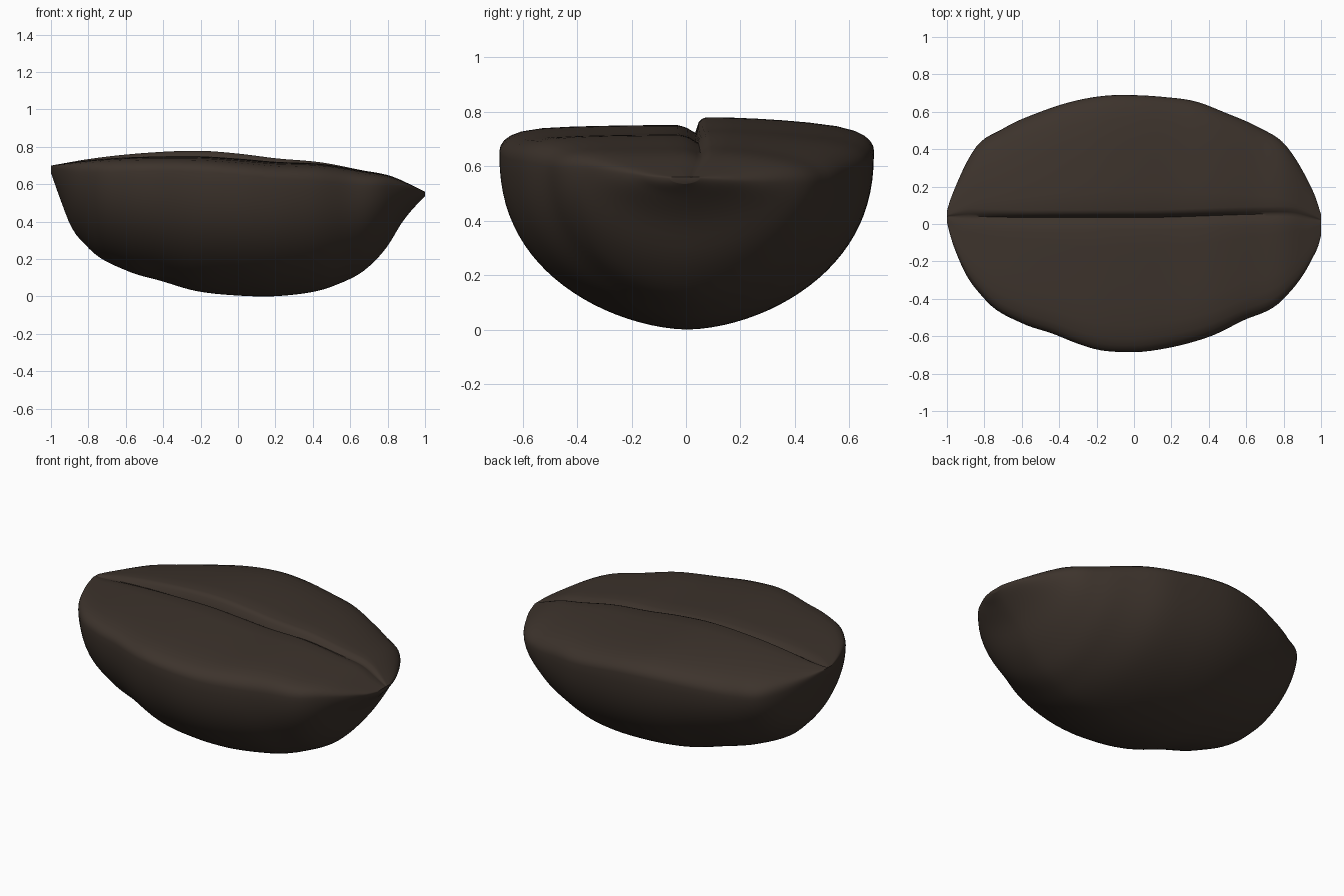
import bpy, bmesh, math

if "Cube" in bpy.data.objects:
    bpy.data.objects.remove(bpy.data.objects["Cube"])


def curve(pts):
    """Smooth, non-overshooting curve through (x, value) points."""
    n = len(pts)
    w = [pts[i + 1][0] - pts[i][0] for i in range(n - 1)]
    d = [(pts[i + 1][1] - pts[i][1]) / w[i] for i in range(n - 1)]
    m = [d[0]]
    for i in range(n - 2):
        a, b = d[i], d[i + 1]
        s = (a * w[i + 1] + b * w[i]) / (w[i] + w[i + 1])
        lim = 3 * min(abs(a), abs(b)) if a * b > 0 else 0
        m.append(max(-lim, min(lim, s)))
    m.append(d[-1])

    def f(x):
        i = 0
        while i < n - 2 and x > pts[i + 1][0]:
            i += 1
        h = w[i]
        t = (x - pts[i][0]) / h
        return ((2 * t**3 - 3 * t**2 + 1) * pts[i][1] + (t**3 - 2 * t**2 + t) * h * m[i]
                + (3 * t**2 - 2 * t**3) * pts[i + 1][1] + (t**3 - t**2) * h * m[i + 1])
    return f


# Outline seen from above
back = curve([(-1, .07), (-.985, .12), (-.95, .21), (-.86, .39), (-.7, .51), (-.5, .6), (-.33, .655),
              (-.07, .69), (.15, .68), (.33, .655), (.5, .59), (.66, .52), (.82, .41), (.92, .25),
              (.975, .13), (1, .05)])
front = curve([(-1, .01), (-.985, -.05), (-.925, -.215), (-.8, -.4), (-.6, -.53), (-.43, -.588),
               (-.3, -.64), (-.18, -.675), (0, -.685), (.17, -.665), (.3, -.635), (.43, -.592),
               (.57, -.522), (.8, -.4), (.95, -.19), (.99, -.1), (1, -.06)])
# Outline seen from the front
top = curve([(-1, .70), (-.8, .735), (-.5, .768), (-.22, .78), (0, .765), (.2, .74),
             (.45, .717), (.65, .678), (.83, .64), (.93, .595), (1, .56)])
bottom = curve([(-1, .66), (-.95, .52), (-.9, .39), (-.8, .26), (-.6, .14), (-.4, .08), (-.25, .035),
                (0, .005), (.15, 0), (.25, .005), (.52, .06), (.7, .16), (.8, .27), (.88, .4),
                (.95, .485), (1, .535)])
crease = curve([(-1, .04), (-.5, .03), (0, .03), (.8, .05), (1, .02)])

EDGE = [.995, .98, .95, .9, .8, .65, .5, .35, .22]
BACK_LIP = [(.045, -.001), (.03, -.006), (.016, -.02)]       # offset, drop
FRONT_LIP = [(.01, -.022), (.025, -.012), (.045, -.005), (.06, -.001)]


def section(x):
    yb, yf, zt, zb, g = back(x), front(x), top(x), bottom(x), crease(x)
    fade = max(0, 1 - x * x) ** .5
    sag = .13 * x * x * max(0, 1 - x ** 4)       # back rim hangs lower near the ends
    zw = zt - .15 * (zt - zb)
    hf = zt - .03 * fade * math.exp(-((x + .2) / .6) ** 2)
    pts = []
    # Rounded underside, front rim to back rim
    for i in range(49):
        k = -math.cos(math.pi * i / 48)
        q = .43 + .12 * x * x + (.05 * abs(x) if k > 0 else 0)
        depth = max(0, 1 - abs(k) ** 1.75) ** q
        zr = zw - sag * max(0, k)
        pts.append((x, (yb + yf) / 2 + k * (yb - yf) / 2, zr - (zr - zb) * depth))

    def face(v, yr, h, drop, sg):
        y = g + v * (yr - g)
        low = drop * (y - g) ** 2 * fade + sg * v * v
        zr = zw - sg
        return (x, y, zr + (h - low - zr) * (1 - v ** 12) ** .5)

    # Flat top with a central crease, back rim to front rim
    sb, sf = min(1, (yb - g) / .3), min(1, (g - yf) / .3)
    pts += [face(v, yb, zt, .1, sag) for v in EDGE]
    pts += [(x, g + o * sb, zt + d * fade) for o, d in BACK_LIP]
    pts.append((x, g + .004 * sb, hf - .03 * fade))
    pts += [(x, g - o * sf, hf + d * fade) for o, d in FRONT_LIP]
    pts += [face(v, yf, hf, .03, 0) for v in reversed(EDGE)]
    return pts


# Loft the sections along the bean
bm = bmesh.new()
N = 72
rings = [[bm.verts.new(p) for p in section(-math.cos(math.pi * i / N))] for i in range(N + 1)]
for a, b in zip(rings, rings[1:]):
    for j in range(len(a)):
        k = (j + 1) % len(a)
        bm.faces.new((a[j], a[k], b[k], b[j]))
bm.faces.new(rings[0])
bm.faces.new(rings[-1][::-1])
bmesh.ops.recalc_face_normals(bm, faces=bm.faces)
mesh = bpy.data.meshes.new("half_bean")
bm.to_mesh(mesh)
bm.free()
bean = bpy.data.objects.new("half_bean", mesh)
bpy.context.collection.objects.link(bean)

mat = bpy.data.materials.new("dark_brown")
mat.diffuse_color = (.046, .033, .025, 1)
mat.use_nodes = True
mat.node_tree.nodes["Principled BSDF"].inputs["Base Color"].default_value = mat.diffuse_color
mesh.materials.append(mat)

bpy.context.view_layer.objects.active = bean
bean.select_set(True)
bpy.ops.object.shade_smooth_by_angle(angle=math.radians(60))
